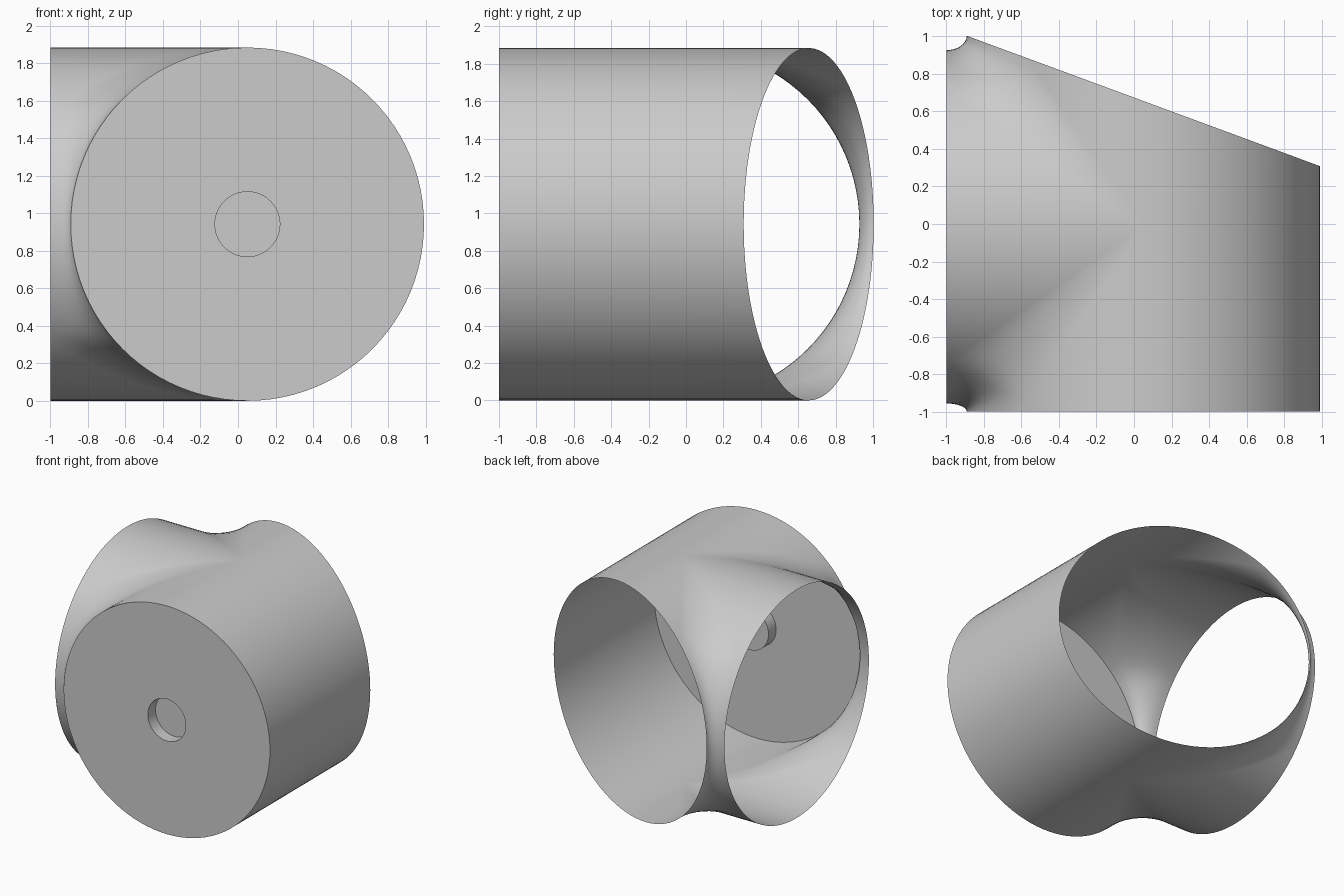
import bpy, bmesh, math

if "Cube" in bpy.data.objects:
    bpy.data.objects.remove(bpy.data.objects["Cube"])

R = 0.942                  # radius of both tubes
CX, CY, CZ = 0.05, -0.015, R
FRONT, SIDE = -1.0, -1.0   # planes of the front plate and the side opening
STEPS, ARC = 48, 8

grey = bpy.data.materials.new("plain_grey")
grey.use_nodes = True
colour = (0.6, 0.6, 0.6, 1)
grey.diffuse_color = colour
grey.node_tree.nodes["Principled BSDF"].inputs["Base Color"].default_value = colour


def finish(name, bm, angle):
    bmesh.ops.remove_doubles(bm, verts=bm.verts, dist=0.0001)
    mesh = bpy.data.meshes.new(name)
    bm.to_mesh(mesh)
    bm.free()
    mesh.materials.append(grey)
    ob = bpy.data.objects.new(name, mesh)
    bpy.context.collection.objects.link(ob)
    bpy.ops.object.select_all(action='DESELECT')
    ob.select_set(True)
    bpy.context.view_layer.objects.active = ob
    bpy.ops.object.shade_smooth_by_angle(angle=math.radians(angle))
    return ob


def loft(bm, rows):
    """Skin a list of equally long rows of points."""
    grid = [[bm.verts.new(p) for p in row] for row in rows]
    for a, b in zip(grid, grid[1:]):
        for j in range(len(a) - 1):
            bm.faces.new((a[j], b[j], b[j + 1], a[j + 1]))


def back_rim(x):
    """Slanted rear cut."""
    return 0.656 - 0.369 * (x - CX)


def branch_path(w, s):
    """Slice of the branch at half width w, on the rear (s=1) or front (s=-1)."""
    x, y = CX - w, CY + s * w
    end = back_rim(x) if s > 0 else FRONT
    rx = min(x - SIDE, 0.45 * w)
    ry = min(abs(end - y), 0.45 * w)
    pts = [(SIDE, y)]
    for k in range(ARC + 1):
        a = math.pi / 2 * k / ARC
        pts.append((x - rx + rx * math.sin(a), y + s * ry * (1 - math.cos(a))))
    pts.append((x, end))
    return pts if s > 0 else pts[::-1]


# Hollow body: main tube with a blended side branch
levels = [(R * math.sin(math.pi * i / STEPS), CZ - R * math.cos(math.pi * i / STEPS))
          for i in range(STEPS + 1)]
bm = bmesh.new()
for s in (1, -1):
    loft(bm, [[(x, y, z) for x, y in branch_path(w, s)] for w, z in levels])
loft(bm, [[(CX + w, y, z) for y in (back_rim(CX + w), CY, FRONT)] for w, z in levels])
finish("tube_body", bm, 50)

# Front plate with a shallow round pocket
bm = bmesh.new()
rings = []
for radius, y in ((R, FRONT), (0.173, FRONT), (0.173, FRONT + 0.1), (0, FRONT + 0.1)):
    ring = []
    for k in range(2 * STEPS + 1):
        a = math.pi * k / STEPS
        ring.append((CX + radius * math.cos(a), y, CZ + radius * math.sin(a)))
    rings.append(ring)
loft(bm, rings)
bmesh.ops.dissolve_degenerate(bm, edges=bm.edges, dist=0.0001)
bmesh.ops.recalc_face_normals(bm, faces=bm.faces)
if sum(f.normal.y * f.calc_area() for f in bm.faces) > 0:
    bmesh.ops.reverse_faces(bm, faces=bm.faces)
finish("front_plate", bm, 30)
